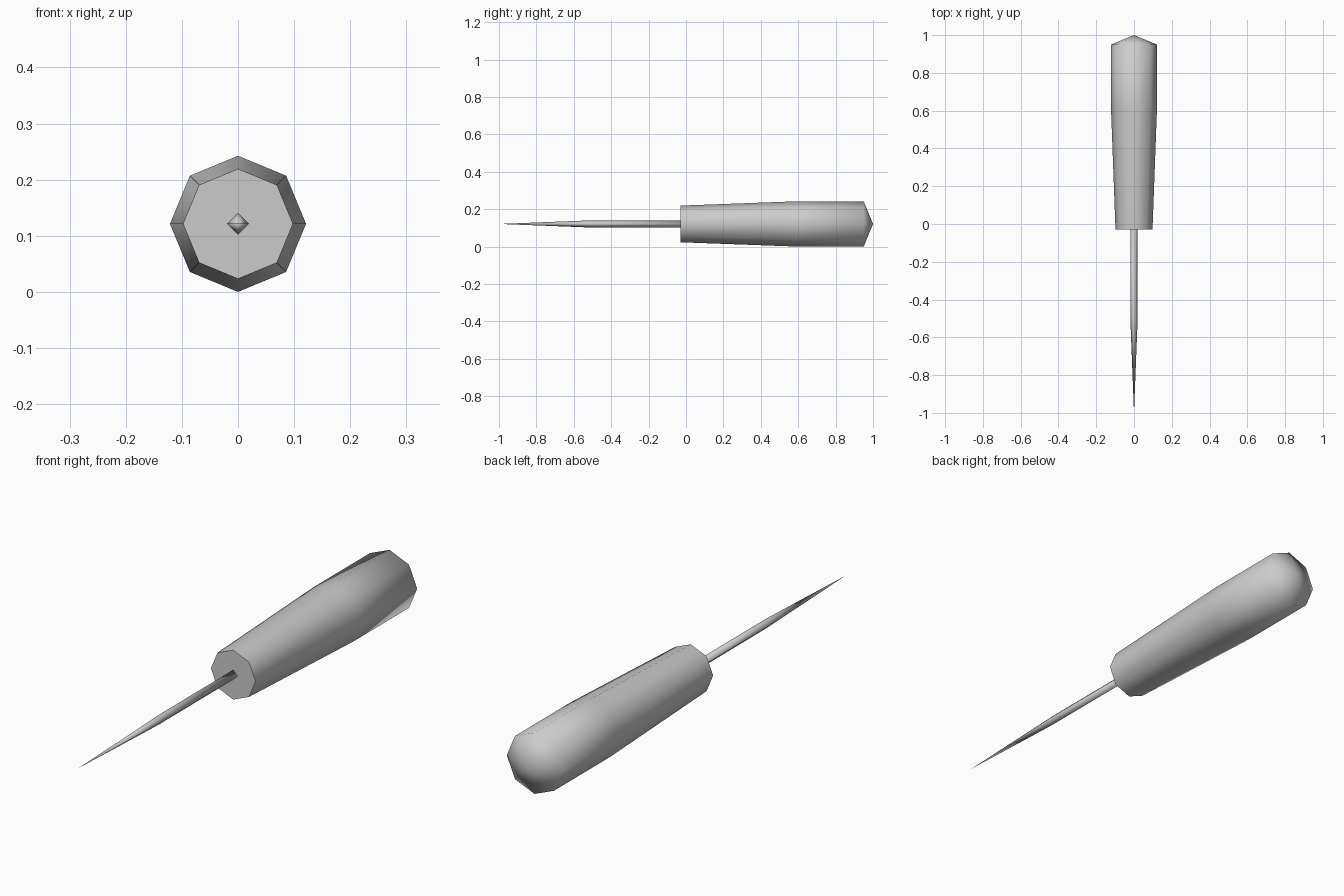
import bpy, bmesh, math

old = bpy.data.objects.get("Cube")
if old:
    bpy.data.objects.remove(old, do_unlink=True)

AXIS_Z = 0.1213

grey = bpy.data.materials.new("plain_grey")
grey.use_nodes = True
colour = (0.6, 0.6, 0.6, 1)
grey.diffuse_color = colour
grey.node_tree.nodes["Principled BSDF"].inputs["Base Color"].default_value = colour


def lathe(name, profile, sides):
    """Turn (y, radius) points around the long axis; zero radius makes a point."""
    bm = bmesh.new()
    rings = []
    for y, r in profile:
        count = sides if r > 0 else 1
        angles = [2 * math.pi * i / sides for i in range(count)]
        rings.append([bm.verts.new((r * math.cos(a), y, AXIS_Z + r * math.sin(a)))
                      for a in angles])
    for a, b in zip(rings, rings[1:]):
        for i in range(sides):
            j = (i + 1) % sides
            corners = [a[i % len(a)], a[j % len(a)], b[j % len(b)], b[i % len(b)]]
            bm.faces.new(list(dict.fromkeys(corners)))
    for ring in (rings[0], rings[-1]):
        if len(ring) > 1:
            bm.faces.new(ring)
    bmesh.ops.recalc_face_normals(bm, faces=bm.faces)
    mesh = bpy.data.meshes.new(name)
    bm.to_mesh(mesh)
    bm.free()
    mesh.materials.append(grey)
    obj = bpy.data.objects.new(name, mesh)
    bpy.context.collection.objects.link(obj)
    # Smooth around the sides, crisp at the flat ends
    bpy.ops.object.select_all(action="DESELECT")
    obj.select_set(True)
    bpy.context.view_layer.objects.active = obj
    bpy.ops.object.shade_smooth_by_angle(angle=math.radians(80 if sides == 8 else 100))
    return obj


# Eight-sided grip, flat at the front and pointed at the back
lathe("handle", [(-0.03, 0.098), (0.6, 0.1213), (0.95, 0.1213), (1.0, 0)], 8)

# Four-sided spike tapering to a needle point
lathe("spike", [(-1.0, 0), (-0.5, 0.0195), (-0.03, 0.0195)], 4)
